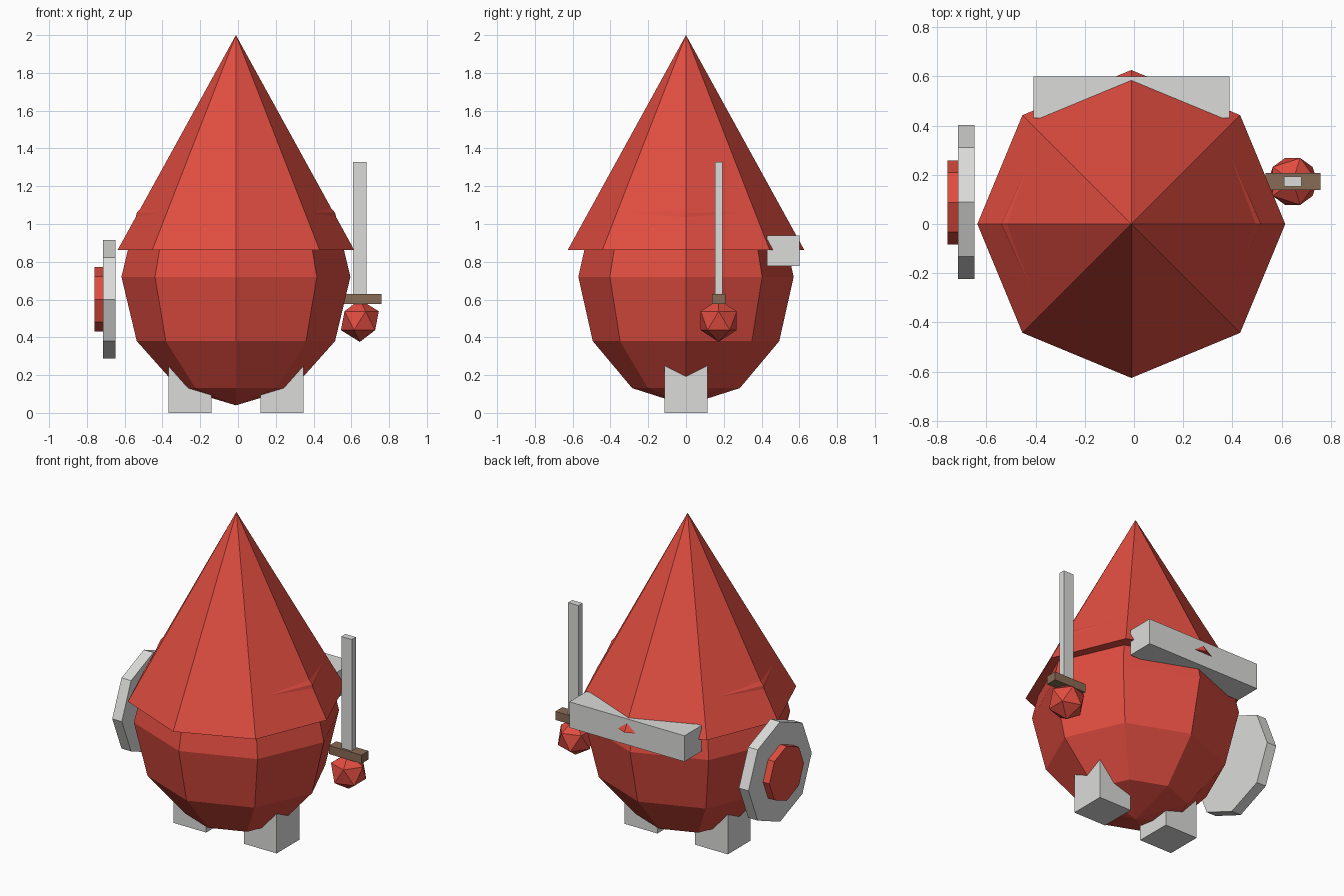
import bpy
from math import pi

cube = bpy.data.objects.get("Cube")
if cube:
    bpy.data.objects.remove(cube, do_unlink=True)


def make_material(name, rgb):
    mat = bpy.data.materials.new(name)
    mat.use_nodes = True
    color = (*rgb, 1.0)
    mat.diffuse_color = color
    mat.node_tree.nodes["Principled BSDF"].inputs["Base Color"].default_value = color
    return mat


RED = make_material("red", (0.75, 0.074, 0.052))
GREY = make_material("light grey", (0.71, 0.71, 0.70))
BROWN = make_material("brown", (0.25, 0.145, 0.09))


def finish(name, mat):
    obj = bpy.context.object
    obj.name = name
    obj.data.name = name
    obj.data.materials.append(mat)
    return obj


def box(name, mat, center, size):
    bpy.ops.mesh.primitive_cube_add(size=1, location=center)
    finish(name, mat).scale = size


def disc(name, mat, center, radius, depth):
    # Octagonal plate facing sideways
    bpy.ops.mesh.primitive_cylinder_add(vertices=8, radius=radius, depth=depth,
                                        location=center, rotation=(0, pi / 2, 0))
    finish(name, mat)


MID = -0.011

# Faceted egg-shaped body
bpy.ops.mesh.primitive_uv_sphere_add(segments=8, ring_count=6, radius=1,
                                     location=(MID, 0, 0.72))
finish("body", RED).scale = (0.606, 0.57, 0.68)

# Pointed hood
bpy.ops.mesh.primitive_cone_add(vertices=8, radius1=0.626, radius2=0, depth=1.137,
                                location=(MID, 0, 0.863 + 1.137 / 2))
finish("hood", RED)

# Feet
for side, name in ((1, "left_foot"), (-1, "right_foot")):
    box(name, GREY, (MID + side * 0.244, 0, 0.13), (0.228, 0.226, 0.26))

# Bar across the back of the hood
box("back_bar", GREY, (MID, 0.515, 0.858), (0.797, 0.17, 0.162))

# Hand and sword on the left
HX, HY = 0.645, 0.173
bpy.ops.mesh.primitive_ico_sphere_add(subdivisions=1, radius=0.112,
                                      location=(HX, HY, 0.488))
finish("left_hand", RED)
box("sword_guard", BROWN, (HX + 0.002, HY, 0.603), (0.224, 0.07, 0.053))
box("sword_blade", GREY, (HX, HY, 0.965), (0.072, 0.04, 0.724))

# Round shield and its boss on the right
disc("shield", GREY, (-0.682, 0.09, 0.601), 0.313, 0.066)
disc("shield_boss", RED, (-0.734, 0.088, 0.601), 0.171, 0.05)
